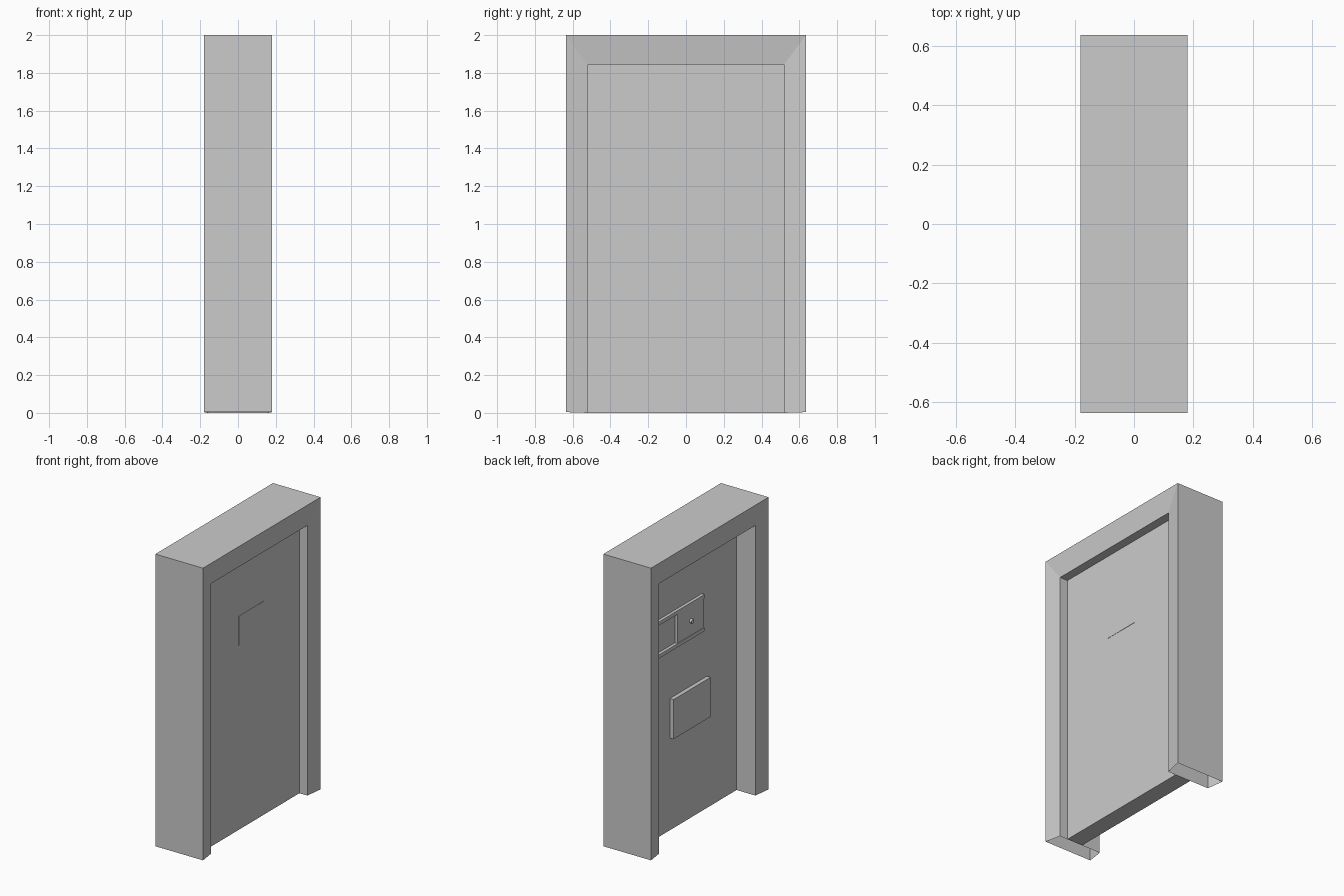
import bpy, bmesh, math

if "Cube" in bpy.data.objects:
    bpy.data.objects.remove(bpy.data.objects["Cube"])


def finish(name, bm):
    bmesh.ops.recalc_face_normals(bm, faces=bm.faces)
    mesh = bpy.data.meshes.new(name)
    bm.to_mesh(mesh)
    bm.free()
    obj = bpy.data.objects.new(name, mesh)
    bpy.context.collection.objects.link(obj)
    return obj


def box(name, x, y, z):
    bm = bmesh.new()
    bmesh.ops.create_cube(bm, size=1)
    for v in bm.verts:
        for i, (lo, hi) in enumerate((x, y, z)):
            v.co[i] = hi if v.co[i] > 0 else lo
    return finish(name, bm)


# Door frame: tapered hollow section swept over both jambs and the header, open at the floor
OUT, IN = (0.635, 2.0, 0.004), (0.52, 1.845, 0.0)      # half width, top, foot
section = [(-0.18, OUT), (0.18, OUT), (0.16, IN), (-0.16, IN)]
bm = bmesh.new()
rings = []
for side, top in ((-1, 0), (-1, 1), (1, 1), (1, 0)):
    rings.append([bm.verts.new((x, side * w, h if top else foot))
                  for x, (w, h, foot) in section])
for a, b in zip(rings, rings[1:]):
    for i in range(4):
        j = (i + 1) % 4
        bm.faces.new((a[i], a[j], b[j], b[i]))
finish("door_frame", bm)

# Door slab
FRONT, BACK = 0.10, -0.018
box("door_panel", (BACK, FRONT), (-0.52, 0.52), (0.0, 1.845))

# Viewing hatch, almost flush on the plain side
box("hatch_outer_face", (FRONT - 0.01, FRONT + 0.002), (-0.135, 0.135), (1.26, 1.46))

# Sliding hatch with its rails on the other side
PLATE = BACK - 0.018
box("hatch_slider", (PLATE, BACK), (-0.145, 0.145), (1.26, 1.46))
for name, lo, hi in (("lower_rail", 1.235, 1.26), ("upper_rail", 1.46, 1.485)):
    box(name, (PLATE - 0.003, BACK), (-0.145, 0.42), (lo, hi))
box("rail_stop", (PLATE - 0.003, BACK), (0.40, 0.42), (1.26, 1.46))

# Small round hatch knob
bpy.ops.mesh.primitive_cylinder_add(vertices=12, radius=0.015, depth=0.02,
                                    location=(PLATE - 0.006, 0, 1.36),
                                    rotation=(0, math.pi / 2, 0))
bpy.context.object.name = "hatch_knob"

# Lower raised plate
box("lower_plate", (BACK - 0.028, BACK), (-0.2, 0.2), (0.63, 0.90))
